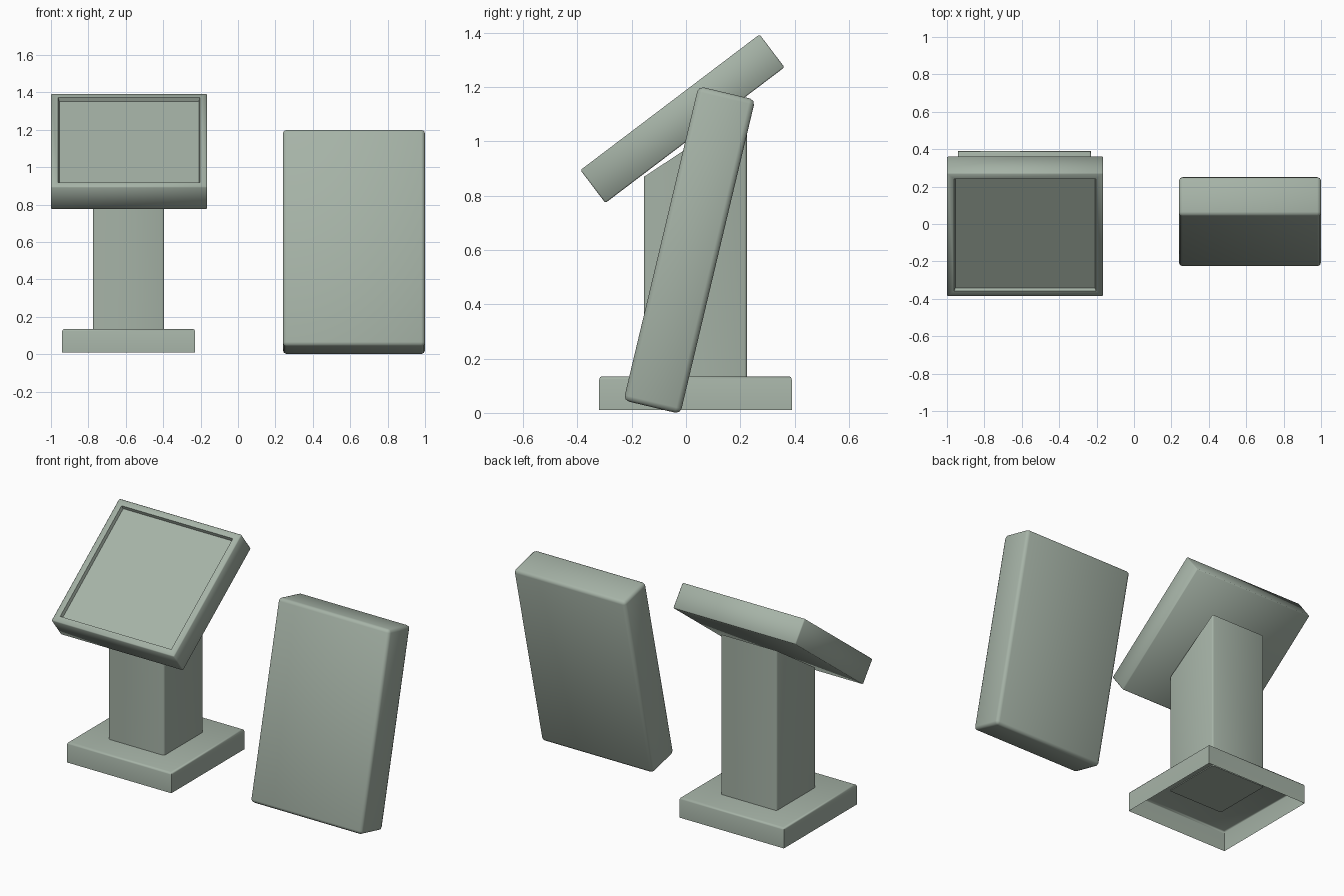
import bpy, bmesh, math
from mathutils import Matrix, Vector

if "Cube" in bpy.data.objects:
    bpy.data.objects.remove(bpy.data.objects["Cube"])

mat = bpy.data.materials.new("sage grey")
mat.diffuse_color = (0.38, 0.45, 0.385, 1)
mat.use_nodes = True
mat.node_tree.nodes["Principled BSDF"].inputs["Base Color"].default_value = mat.diffuse_color


def box(size):
    """Box centred on the origin."""
    bm = bmesh.new()
    bmesh.ops.create_cube(bm, size=1)
    bmesh.ops.scale(bm, vec=size, verts=bm.verts)
    return bm


def bevel(bm, width, edges, segments=2):
    bmesh.ops.bevel(bm, geom=edges, offset=width, segments=segments,
                    profile=0.5, affect='EDGES')


def top_face(bm):
    return max(bm.faces, key=lambda f: (round(f.calc_center_median().z, 4), f.calc_area()))


def finish(name, bm, loc, tilt=0.0):
    bm.transform(Matrix.Rotation(tilt, 4, 'X'))
    bm.normal_update()
    me = bpy.data.meshes.new(name)
    bm.to_mesh(me)
    bm.free()
    ob = bpy.data.objects.new(name, me)
    bpy.context.collection.objects.link(ob)
    ob.location = loc
    me.materials.append(mat)
    bpy.context.view_layer.objects.active = ob
    ob.select_set(True)
    bpy.ops.object.shade_smooth_by_angle(angle=math.radians(50))
    ob.select_set(False)


# foot: shallow box, open underneath
bm = box((0.71, 0.71, 0.125))
bm.faces.ensure_lookup_table()
under = min(bm.faces, key=lambda f: f.calc_center_median().z)
bmesh.ops.delete(bm, geom=[under], context='FACES_ONLY')
bevel(bm, 0.012, [e for e in bm.edges if all(v.co.z > 0 for v in e.verts)])
finish("pedestal_foot", bm, (-0.585, 0.035, 0.0725))

# post: square column with slanted top
bm = box((0.38, 0.38, 1.0))
for v in bm.verts:
    v.co.z = 0.13 if v.co.z < 0 else (0.87 if v.co.y < 0 else 1.12)
bevel(bm, 0.01, [e for e in bm.edges
                 if abs((e.verts[0].co - e.verts[1].co).normalized().z) > 0.99])
finish("pedestal_post", bm, (-0.585, 0.035, 0))

# display panel: tilted slab with a recessed screen
bm = box((0.835, 0.828, 0.152))
bevel(bm, 0.005, list(bm.edges), 1)
face = top_face(bm)
bmesh.ops.inset_region(bm, faces=[face], thickness=0.048)
bmesh.ops.inset_region(bm, faces=[face], thickness=0.008)
bmesh.ops.translate(bm, vec=Vector((0, 0, -0.02)), verts=face.verts)
finish("display_panel", bm, (-0.5825, -0.013, 1.084), math.atan2(0.5, 0.66))

# leaning slab standing beside the pedestal
bm = box((0.76, 0.215, 1.19))
bevel(bm, 0.02, list(bm.edges))
finish("leaning_slab", bm, (0.62, 0.0125, 0.6), -math.radians(13.4))
